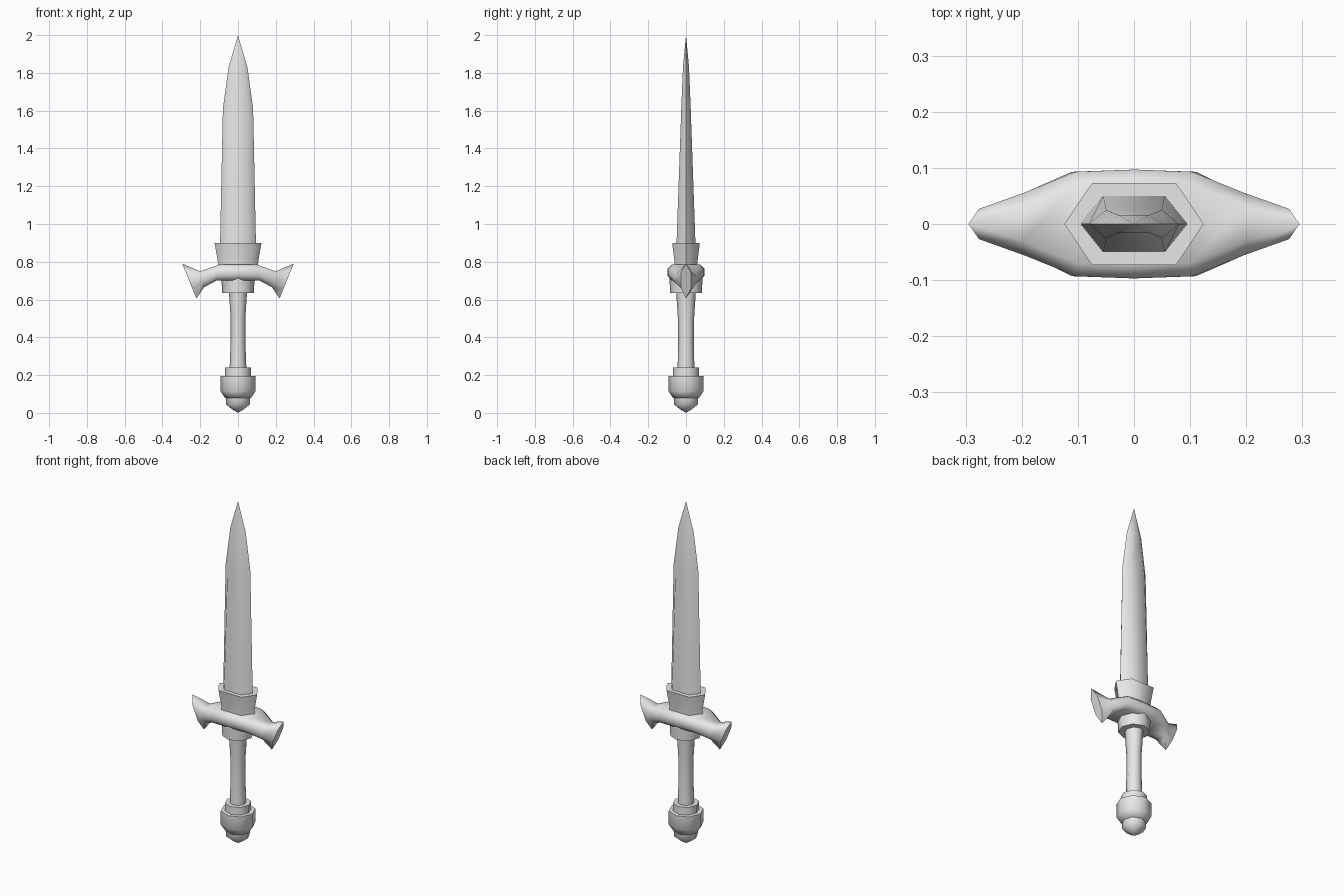
import bpy, bmesh, math

cube = bpy.data.objects.get("Cube")
if cube:
    bpy.data.objects.remove(cube, do_unlink=True)

steel = bpy.data.materials.new("plain_grey")
steel.use_nodes = True
GREY = (0.8, 0.8, 0.8, 1)
steel.diffuse_color = GREY
steel.node_tree.nodes["Principled BSDF"].inputs["Base Color"].default_value = GREY


def loft(name, rings, angle=60):
    """Skin equal-length rings of points and cap both ends."""
    bm = bmesh.new()
    loops = [[bm.verts.new(p) for p in ring] for ring in rings]
    n = len(loops[0])
    for a, b in zip(loops, loops[1:]):
        for i in range(n):
            j = (i + 1) % n
            bm.faces.new((a[i], a[j], b[j], b[i]))
    bm.faces.new(loops[0][::-1])
    bm.faces.new(loops[-1])
    bmesh.ops.remove_doubles(bm, verts=bm.verts[:], dist=0.0005)
    bmesh.ops.recalc_face_normals(bm, faces=bm.faces[:])
    mesh = bpy.data.meshes.new(name)
    bm.to_mesh(mesh)
    bm.free()
    mesh.materials.append(steel)
    obj = bpy.data.objects.new(name, mesh)
    bpy.context.collection.objects.link(obj)
    bpy.ops.object.select_all(action='DESELECT')
    obj.select_set(True)
    bpy.context.view_layer.objects.active = obj
    bpy.ops.object.shade_smooth_by_angle(angle=math.radians(angle))
    return obj


def hexagon(w, flat, t, z):
    """Flattened hexagon: half width, half flat width, half thickness."""
    return [(w, 0, z), (flat, t, z), (-flat, t, z),
            (-w, 0, z), (-flat, -t, z), (flat, -t, z)]


def turned(name, profile, sides=8):
    """Turned part from (radius x, radius y, height) rows."""
    steps = [math.tau * i / sides for i in range(sides)]
    return loft(name, [[(rx * math.cos(a), ry * math.sin(a), z) for a in steps]
                       for rx, ry, z in profile])


# Blade
loft("blade", [hexagon(*r) for r in [
    (0.097, 0.056, 0.052, 0.82), (0.095, 0.055, 0.05, 0.90),
    (0.08, 0.05, 0.025, 1.61), (0.05, 0.028, 0.016, 1.83),
    (0, 0, 0, 2.0)]])

# Collar that holds the blade
loft("blade_collar", [hexagon(*r) for r in [
    (0.105, 0.062, 0.06, 0.77), (0.108, 0.064, 0.062, 0.81),
    (0.124, 0.075, 0.073, 0.90)]])


# Crossguard, drooping to flared pointed ends
def guard_ring(sign, x_top, x_low, top, low, y, flat):
    ring = []
    for yf, h in [(flat, 1), (y, 0.75), (y, 0.3), (flat, 0),
                  (-flat, 0), (-y, 0.3), (-y, 0.75), (-flat, 1)]:
        ring.append((sign * (x_low + (x_top - x_low) * h), yf, low + (top - low) * h))
    return ring


half = [(0.1, 0.115, 0.785, 0.70, 0.093, 0.07),
        (0.2, 0.18, 0.75, 0.665, 0.056, 0.03),
        (0.295, 0.22, 0.79, 0.605, 0.027, 0)]
middle = (0, 0, 0.785, 0.70, 0.097, 0.075)
loft("crossguard", [guard_ring(-1, *r) for r in reversed(half)]
     + [guard_ring(1, *middle)] + [guard_ring(1, *r) for r in half])

# Grip and its upper ferrule
turned("ferrule", [(0.084, 0.085, 0.635), (0.088, 0.087, 0.72)])
turned("grip", [(0.045, 0.045, 0.22), (0.039, 0.041, 0.38),
                (0.039, 0.043, 0.5), (0.048, 0.052, 0.64)])

# Pommel
turned("pommel_ring", [(0.07, 0.07, 0.18), (0.07, 0.07, 0.24)])
turned("pommel", [(0.093, 0.093, 0.195), (0.093, 0.093, 0.115),
                  (0.068, 0.068, 0.078)])
turned("pommel_cap", [(0.064, 0.064, 0.09), (0.064, 0.064, 0.045),
                      (0.03, 0.03, 0.018), (0, 0, 0)])
